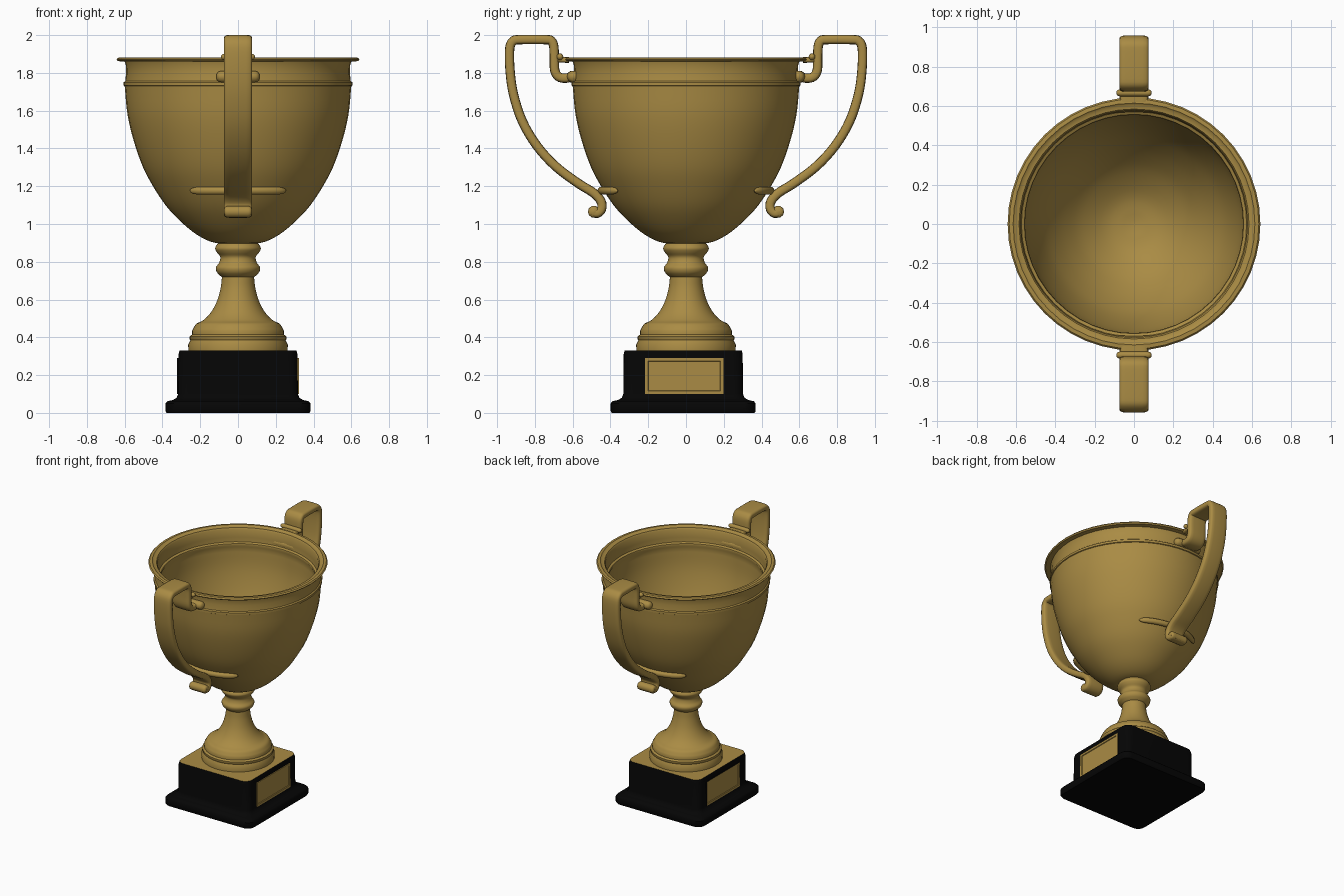
import bpy, bmesh, math
from mathutils import Vector

if "Cube" in bpy.data.objects:
    bpy.data.objects.remove(bpy.data.objects["Cube"])


def material(name, color):
    m = bpy.data.materials.new(name)
    m.use_nodes = True
    m.diffuse_color = (*color, 1)
    m.node_tree.nodes["Principled BSDF"].inputs["Base Color"].default_value = (*color, 1)
    return m


gold = material("antique gold", (0.4, 0.26, 0.058))
black = material("black", (0.0015, 0.0015, 0.0015))


def finish(name, bm, mats, angle=40):
    bmesh.ops.recalc_face_normals(bm, faces=bm.faces)
    mesh = bpy.data.meshes.new(name)
    bm.to_mesh(mesh)
    bm.free()
    for m in mats:
        mesh.materials.append(m)
    ob = bpy.data.objects.new(name, mesh)
    bpy.context.collection.objects.link(ob)
    bpy.ops.object.select_all(action='DESELECT')
    ob.select_set(True)
    bpy.context.view_layer.objects.active = ob
    bpy.ops.object.shade_smooth_by_angle(angle=math.radians(angle))
    return ob


def smooth(points, steps=4):
    """Catmull-Rom curve through the points."""
    p = [Vector(q) for q in points]
    p = [2 * p[0] - p[1]] + p + [2 * p[-1] - p[-2]]
    out = []
    for a, b, c, d in zip(p, p[1:], p[2:], p[3:]):
        for i in range(steps):
            t = i / steps
            out.append(0.5 * (2 * b + (c - a) * t + (2 * a - 5 * b + 4 * c - d) * t * t
                              + (3 * b - a - 3 * c + d) * t ** 3))
    return out + [p[-2]]


def loft(bm, rings):
    """Bridge closed rings of points; return the end caps."""
    loops = [[bm.verts.new(co) for co in ring] for ring in rings]
    n = len(loops[0])
    for a, b in zip(loops, loops[1:]):
        for i in range(n):
            bm.faces.new((a[i], a[(i + 1) % n], b[(i + 1) % n], b[i]))
    return bm.faces.new(loops[0]), bm.faces.new(loops[-1])


def lathe(name, profile, sides=48):
    bm = bmesh.new()
    turns = [2 * math.pi * i / sides for i in range(sides)]
    loft(bm, [[(r * math.cos(a), r * math.sin(a), z) for a in turns] for r, z in profile])
    return finish(name, bm, [gold])


def rounded_square(half, radius, z, cy):
    pts = []
    for k, (sx, sy) in enumerate(((1, 1), (-1, 1), (-1, -1), (1, -1))):
        for i in range(6):
            a = math.pi / 2 * (k + i / 5)
            pts.append((sx * (half - radius) + radius * math.cos(a),
                        cy + sy * (half - radius) + radius * math.sin(a), z))
    return pts


# Plinth: flange, cove and block, with a gold top face
bm = bmesh.new()
plinth = [(0.378, 0), (0.384, 0.01), (0.384, 0.05), (0.374, 0.062), (0.345, 0.068),
          (0.325, 0.08), (0.317, 0.1), (0.315, 0.31), (0.31, 0.33)]
caps = loft(bm, [rounded_square(h, 0.055, z, -0.015) for h, z in plinth])
caps[1].material_index = 1
finish("plinth", bm, [black, gold])

# Plaques on both sides, with a raised frame; the right one has a black edge
for side, label in ((1, "left"), (-1, "right")):
    bm = bmesh.new()
    rings = [(0.313, 0), (0.322, 0), (0.322, 0.016), (0.317, 0.019)]
    loft(bm, [[(side * x, -0.01 + sy * (0.208 - i), 0.195 + sz * (0.095 - i))
               for sy, sz in ((-1, -1), (1, -1), (1, 1), (-1, 1))] for x, i in rings])
    if side < 0:
        for f in list(bm.faces)[:4]:
            f.material_index = 1
    finish(label + "_plaque", bm, [gold, black], 20)

# Foot and stem
foot = [(0.262, 0.325), (0.264, 0.36), (0.252, 0.385), (0.256, 0.39), (0.256, 0.405),
        (0.243, 0.415), (0.243, 0.435)]
stem = smooth([(0.238, 0.445), (0.22, 0.472), (0.185, 0.49), (0.145, 0.53), (0.112, 0.59),
               (0.092, 0.66), (0.085, 0.72)])
knop = smooth([(0.093, 0.725), (0.112, 0.745), (0.117, 0.77), (0.1, 0.795), (0.094, 0.825),
               (0.112, 0.85), (0.121, 0.87), (0.112, 0.89), (0.095, 0.91)])
lathe("stem", foot + [tuple(p) for p in stem + knop])

# Cup: outer wall, bead, rim, then inner wall with a lip
outer = smooth([(0.06, 0.893), (0.14, 0.905), (0.22, 0.945), (0.3, 1.01), (0.38, 1.095),
                (0.45, 1.2), (0.505, 1.305), (0.552, 1.44), (0.585, 1.58), (0.6, 1.73)])
collar = [(0.606, 1.733), (0.606, 1.75), (0.597, 1.757), (0.592, 1.8), (0.594, 1.84),
          (0.6, 1.86), (0.635, 1.862), (0.643, 1.871), (0.635, 1.88), (0.615, 1.882),
          (0.605, 1.874), (0.585, 1.872), (0.577, 1.86), (0.577, 1.8), (0.573, 1.765),
          (0.558, 1.757), (0.555, 1.745)]
inner = smooth([(0.562, 1.73), (0.55, 1.58), (0.517, 1.44), (0.47, 1.31), (0.415, 1.21),
                (0.345, 1.115), (0.26, 1.03), (0.14, 0.955), (0.02, 0.93)])
lathe("cup", [tuple(p) for p in outer] + collar + [tuple(p) for p in inner])


def strip(name, path, width, thick, side):
    """Sweep a rounded flat section along a path in the y-z plane."""
    bm = bmesh.new()
    rings = []
    for i, p in enumerate(path):
        t = (path[min(i + 1, len(path) - 1)] - path[max(i - 1, 0)]).normalized()
        n = Vector((-t.y, t.x))
        ring = []
        for k in range(16):
            a = 2 * math.pi * (k + 0.5) / 16
            c, s = math.cos(a), math.sin(a)
            u = math.copysign(abs(c) ** 0.35, c) * width / 2
            v = math.copysign(abs(s) ** 0.6, s) * thick / 2
            q = p + n * v
            ring.append((u, side * q.x, q.y))
        rings.append(ring)
    loft(bm, rings)
    return finish(name, bm, [gold], 50)


def rod(name, half, reach, z, radius, bend=0):
    """Round rod with rounded ends along x, optionally bent around the bowl."""
    bm = bmesh.new()
    rings = []
    for i in range(25):
        f = i / 12 - 1
        x = half * math.sin(f * math.pi / 2)
        r = radius * max(0.25, math.sqrt(1 - (x / half) ** 12))
        y = reach
        if bend:
            y = math.copysign(math.sqrt(reach * reach - bend * x * x), reach)
        rings.append([(x, y + r * math.cos(a), z + r * math.sin(a))
                      for a in (math.pi * k / 5 for k in range(10))])
    loft(bm, rings)
    return finish(name, bm, [gold], 60)


handle = smooth([(0.59, 1.785), (0.635, 1.772), (0.675, 1.78), (0.695, 1.815), (0.697, 1.88),
                 (0.7, 1.94), (0.712, 1.968), (0.74, 1.976), (0.88, 1.976), (0.915, 1.968),
                 (0.933, 1.93), (0.932, 1.82), (0.914, 1.69), (0.867, 1.545), (0.79, 1.415),
                 (0.69, 1.305), (0.57, 1.215), (0.49, 1.165), (0.45, 1.12), (0.447, 1.08),
                 (0.47, 1.057), (0.5, 1.065)])

for side, label in ((1, "back"), (-1, "front")):
    strip(label + "_handle", handle, 0.15, 0.05, side)
    # Scroll at the tip, lower brace hugging the bowl, ridge at the rim, pad on the collar
    rod(label + "_handle_scroll", 0.075, side * 0.488, 1.065, 0.032)
    rod(label + "_lower_brace", 0.255, side * 0.447, 1.176, 0.022, 1)
    rod(label + "_upper_ridge", 0.09, side * 0.667, 1.885, 0.018)
    strip(label + "_ridge_neck", [Vector((0.62, 1.868)), Vector((0.7, 1.87))], 0.14, 0.03, side)
    rod(label + "_collar_pad", 0.115, side * 0.602, 1.78, 0.032, 0.8)
